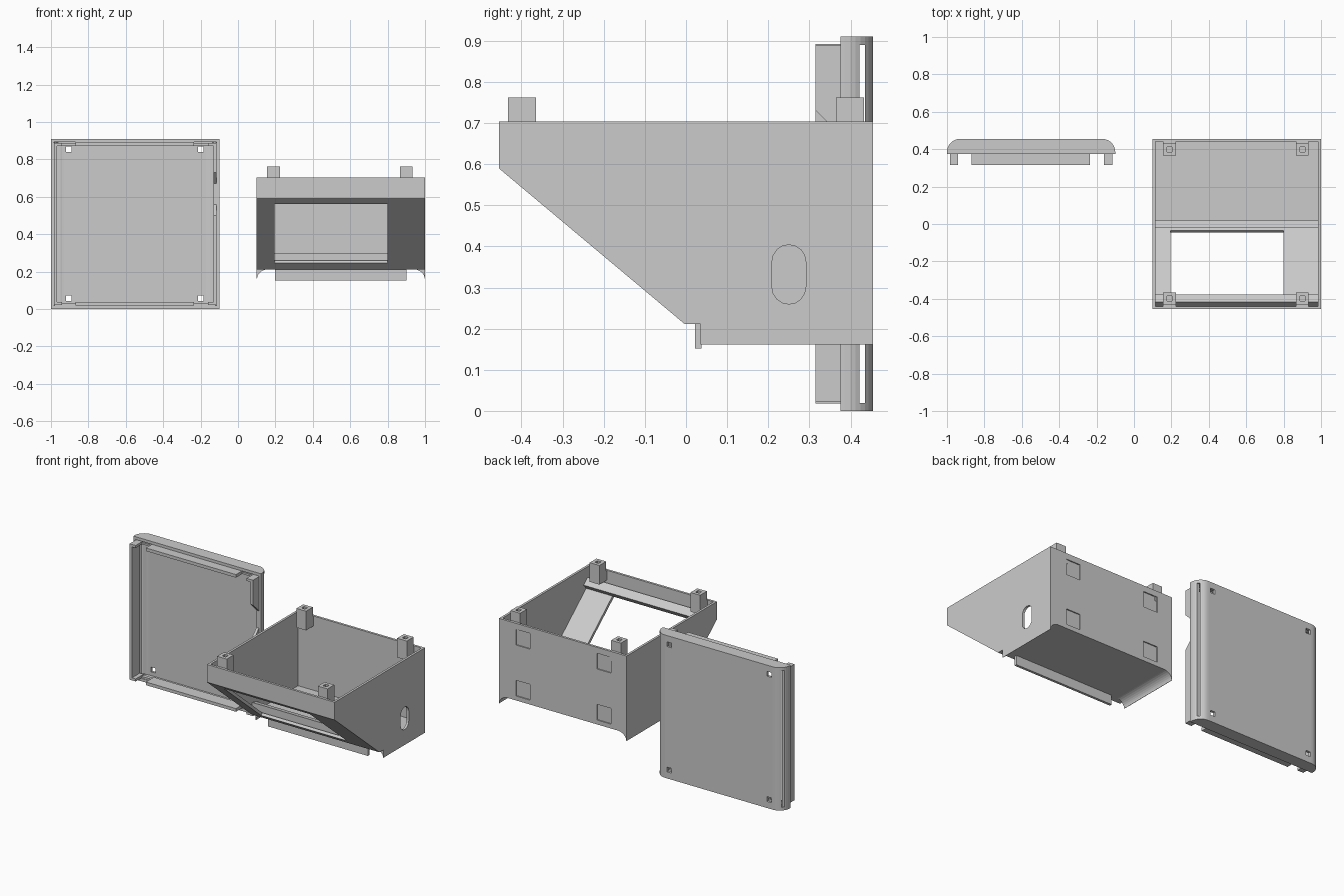
import bpy, bmesh, math

if "Cube" in bpy.data.objects:
    bpy.data.objects.remove(bpy.data.objects["Cube"])

def prism(name, pts, axis, a, b):
    """Extrude a 2D outline along an axis (x: yz outline, y: xz, z: xy)."""
    def place(p, t):
        return {'x': (t, p[0], p[1]), 'y': (p[0], t, p[1]), 'z': (p[0], p[1], t)}[axis]
    bm = bmesh.new()
    lo = [bm.verts.new(place(p, a)) for p in pts]
    hi = [bm.verts.new(place(p, b)) for p in pts]
    n = len(pts)
    bm.faces.new(lo)
    bm.faces.new(hi)
    for i in range(n):
        j = (i + 1) % n
        bm.faces.new((lo[i], lo[j], hi[j], hi[i]))
    bmesh.ops.recalc_face_normals(bm, faces=bm.faces)
    me = bpy.data.meshes.new(name)
    bm.to_mesh(me)
    bm.free()
    ob = bpy.data.objects.new(name, me)
    bpy.context.collection.objects.link(ob)
    return ob

def box(name, x0, x1, y0, y1, z0, z1):
    return prism(name, [(x0, y0), (x1, y0), (x1, y1), (x0, y1)], 'z', z0, z1)

def cut(ob, cutter):
    m = ob.modifiers.new("cut", 'BOOLEAN')
    m.operation = 'DIFFERENCE'
    m.solver = 'EXACT'
    m.object = cutter
    bpy.context.view_layer.objects.active = ob
    bpy.ops.object.modifier_apply(modifier=m.name)
    bpy.data.objects.remove(cutter)

def arc(cx, cy, rx, ry, a0, a1, n=8):
    return [(cx + rx * math.cos(math.radians(a0 + (a1 - a0) * i / n)),
             cy + ry * math.sin(math.radians(a0 + (a1 - a0) * i / n))) for i in range(n + 1)]

# ---- case body: hollow, open top, sloped front
body = prism("case_body", [(-.455, .703), (-.455, .59), (-.004, .212), (.455, .212), (.455, .703)],
             'x', .1, 1)
cut(body, prism("c", [(-.44, .8), (-.44, .603), (.002, .23), (.44, .23), (.44, .8)], 'x', .115, .985))

# screen window, cut square to the slope
ny, nz = .642, .767
A, B = (-.42, .561), (-.045, .247)
cut(body, prism("c", [(p[0] + s * ny, p[1] + s * nz) for p, s in
                      ((A, -.05), (B, -.05), (B, .05), (A, .05))], 'x', .195, .80))
# cable slot in the right wall
cut(body, prism("c", arc(.25, .363, .041, .041, 0, 180) + arc(.25, .301, .041, .041, 180, 360),
                'x', .95, 1.05))
# shallow square foot recesses in the back wall
for x in (.21, .78):
    for z in (.24, .565):
        cut(body, box("c", x, x + .1, .448, .5, z, z + .1))

# ribs above and below the window inside
prism("lower_rib", [(-.022, .245), (.02, .222), (.02, .29), (-.022, .30)], 'x', .11, .99)
prism("upper_rib", [(-.445, .60), (-.405, .567), (-.377, .60), (-.417, .635)], 'x', .11, .99)

# concave side skirts and locating tab under the floor
prism("left_skirt", [(.1, .22), (.1, .162)] + arc(.17, .162, .068, .052, 180, 90) + [(.17, .22)],
      'y', .035, .455)
prism("right_skirt", [(1, .22), (1, .162)] + arc(.93, .162, .068, .052, 0, 90) + [(.93, .22)],
      'y', .035, .455)
box("bottom_tab", .197, .9, .022, .038, .152, .22)

# corner posts with square sockets
for x in (.19, .90):
    for y in (-.399, .399):
        post = box("corner_post", x - .034, x + .034, y - .034, y + .034, .64, .762)
        cut(post, box("c", x - .013, x + .013, y - .013, y + .013, .69, .8))
        # web joining the post to the wall
        s = 1 if y > 0 else -1
        box("post_web", x - .034, x + .034, min(y + s * .03, s * .45), max(y + s * .03, s * .45), .64, .70)

# ---- back panel: shallow tray with rounded left and right edges
def tray(inset, y0):
    r = .07 - inset
    return ([(-1 + inset, y0), (-.1 - inset, y0)] + arc(-.17, .385, r, r, 0, 90)
            + arc(-.93, .385, r, r, 90, 180))

panel = prism("panel_tray", tray(0, .375), 'z', 0, .91)
cut(panel, prism("c", tray(.016, .3), 'z', .018, .892))
# long vent slits in both rounded edges
for x in (-1.02, -.16):
    cut(panel, box("c", x, x + .08, .421, .435, .02, .89))
# screw holes
for x in (-.905, -.2):
    for z in (.057, .855):
        cut(panel, box("c", x - .015, x + .015, .4, .5, z - .015, z + .015))

# lips that plug into the case
for name, z in (("bottom_lip", .018), ("top_lip", .872)):
    box(name, -.87, -.235, .315, .395, z, z + .02)
    box(name + "_root", -.98, -.12, .378, .40, z, z + .012)
box("left_lip", -.985, -.968, .315, .395, .022, .888)
prism("right_lip", [(.315, .022), (.395, .022), (.395, .888), (.315, .888), (.315, .73),
                    (.375, .67), (.375, .56), (.315, .50)], 'x', -.132, -.115)
for x in (-.985, -.16):
    for z in (.022, .872):
        box("lip_end", x, x + .043, .315, .395, z, z + .016)
